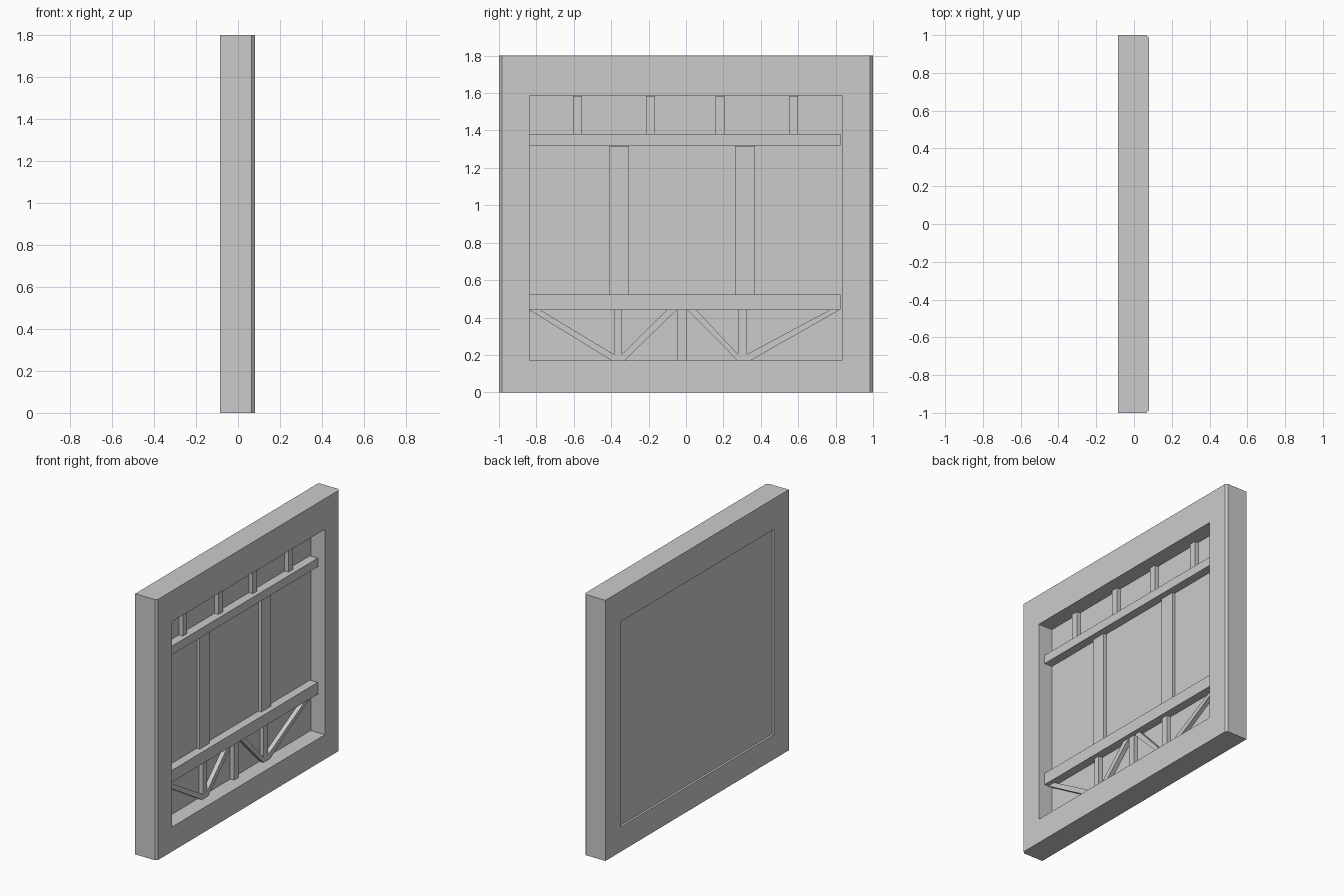
import bpy, bmesh

if "Cube" in bpy.data.objects:
    bpy.data.objects.remove(bpy.data.objects["Cube"])

PANEL_FRONT = -0.028   # front of the recessed panel
EMBED = -0.04          # trim parts start slightly inside the panel


def prism(name, outline, direction):
    """Extrude a closed outline of 3D points along a direction."""
    bm = bmesh.new()
    face = bm.faces.new([bm.verts.new(p) for p in outline])
    out = bmesh.ops.extrude_face_region(bm, geom=[face])
    moved = [g for g in out["geom"] if isinstance(g, bmesh.types.BMVert)]
    bmesh.ops.translate(bm, verts=moved, vec=direction)
    bmesh.ops.recalc_face_normals(bm, faces=bm.faces[:])
    mesh = bpy.data.meshes.new(name)
    bm.to_mesh(mesh)
    bm.free()
    obj = bpy.data.objects.new(name, mesh)
    bpy.context.collection.objects.link(obj)
    return obj


def box(name, x0, x1, y0, y1, z0, z1):
    return prism(name, [(x0, y0, z0), (x0, y1, z0), (x0, y1, z1), (x0, y0, z1)],
                 (x1 - x0, 0, 0))


def flat_part(name, yz, depth):
    """Trim cut from a yz outline, standing proud of the panel."""
    return prism(name, [(EMBED, y, z) for y, z in yz],
                 (PANEL_FRONT + depth - EMBED, 0, 0))


def trim(name, y0, y1, z0, z1, depth):
    return box(name, EMBED, PANEL_FRONT + depth, y0, y1, z0, z1)


# Outer frame with chamfered front corners and a rectangular opening
plan = [(-0.085, -1), (0.065, -1), (0.08, -0.985),
        (0.08, 0.985), (0.065, 1), (-0.085, 1)]
frame = prism("frame", [(x, y, 0) for x, y in plan], (0, 0, 1.8))
cutter = box("opening_cutter", -0.3, 0.3, -0.837, 0.834, 0.17, 1.588)
cutter.hide_render = True
mod = frame.modifiers.new("opening", 'BOOLEAN')
mod.operation = 'DIFFERENCE'
mod.solver = 'EXACT'
mod.object = cutter
bpy.context.view_layer.objects.active = frame
bpy.ops.object.modifier_apply(modifier=mod.name)
bpy.data.objects.remove(cutter)

# Recessed panel, set in from both sides of the frame
box("back_panel", -0.07, PANEL_FRONT, -0.837, 0.834, 0.17, 1.588)

# Horizontal beams
trim("upper_beam", -0.837, 0.825, 1.32, 1.38, 0.06)
trim("lower_beam", -0.837, 0.825, 0.44, 0.522, 0.06)

# Wide middle posts
for i, y in enumerate((-0.41, 0.263)):
    trim(f"middle_post_{i + 1}", y, y + 0.106, 0.522, 1.317, 0.022)

# Short posts above the upper beam
for i, y in enumerate((-0.605, -0.214, 0.158, 0.55)):
    trim(f"top_post_{i + 1}", y, y + 0.048, 1.38, 1.584, 0.03)

# Short posts below the lower beam
for i, (y0, y1, z0) in enumerate(((-0.386, -0.343, 0.203),
                                  (-0.045, 0.003, 0.17),
                                  (0.278, 0.325, 0.203))):
    trim(f"bottom_post_{i + 1}", y0, y1, z0, 0.44, 0.03)

# V-shaped braces
flat_part("left_brace", [(-0.837, 0.44), (-0.398, 0.17), (-0.329, 0.17),
                         (-0.05, 0.44), (-0.104, 0.44), (-0.343, 0.203),
                         (-0.386, 0.203), (-0.778, 0.44)], 0.03)
flat_part("right_brace", [(0.008, 0.44), (0.275, 0.17), (0.345, 0.17),
                          (0.82, 0.44), (0.767, 0.44), (0.325, 0.203),
                          (0.278, 0.203), (0.056, 0.44)], 0.03)
